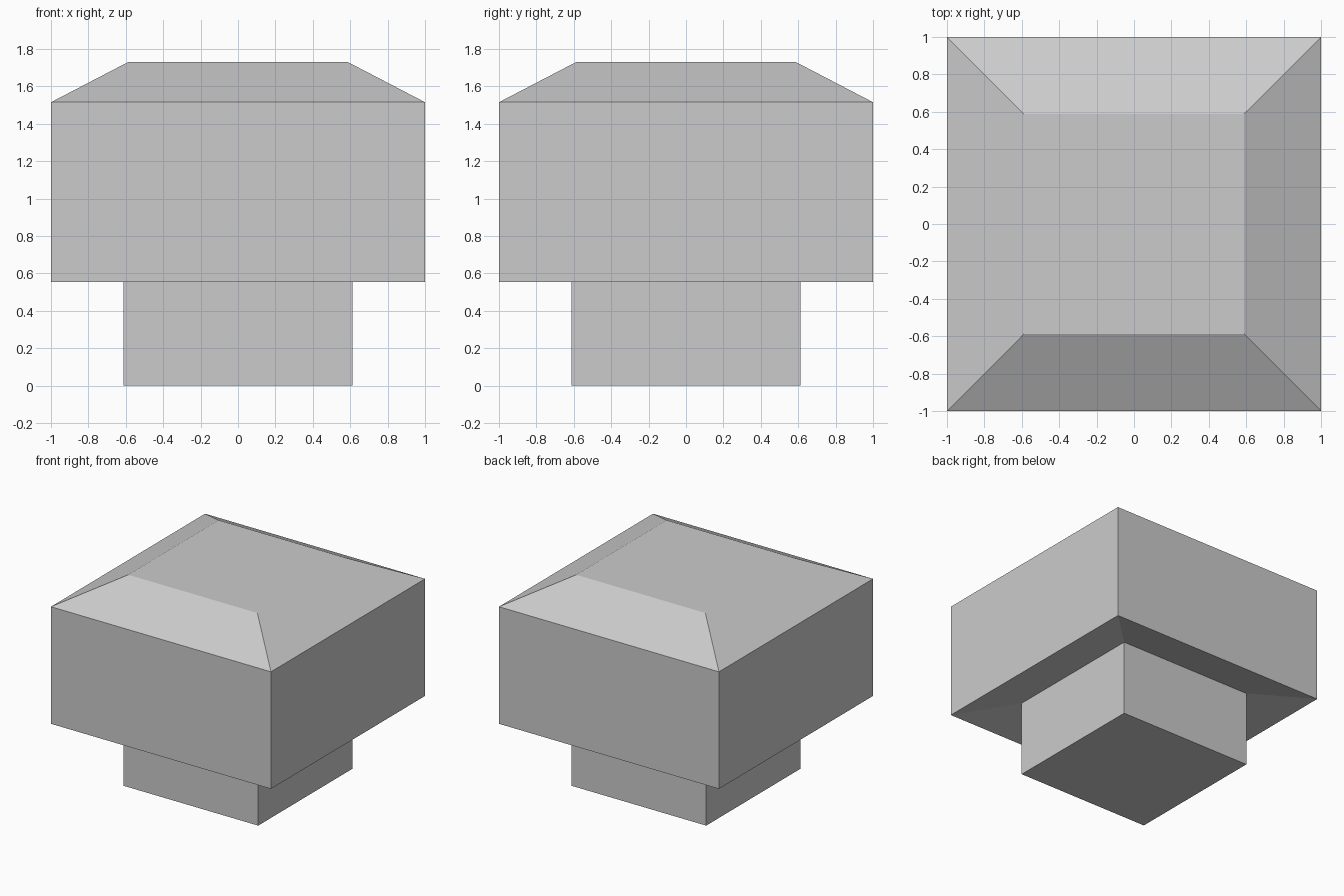
import bpy, bmesh

default_cube = bpy.data.objects.get("Cube")
if default_cube:
    bpy.data.objects.remove(default_cube, do_unlink=True)

grey = bpy.data.materials.new("light grey")
grey.use_nodes = True
colour = (0.6, 0.6, 0.6, 1)
grey.diffuse_color = colour
grey.node_tree.nodes["Principled BSDF"].inputs["Base Color"].default_value = colour


def square_rings(name, profile, cap_bottom=False, cap_top=False):
    """Skin square rings, given as (half width, height) from bottom to top."""
    bm = bmesh.new()
    corners = ((-1, -1), (1, -1), (1, 1), (-1, 1))
    rings = [[bm.verts.new((x * w, y * w, z)) for x, y in corners]
             for w, z in profile]
    for low, high in zip(rings, rings[1:]):
        for i in range(4):
            j = (i + 1) % 4
            bm.faces.new((low[i], low[j], high[j], high[i]))
    if cap_bottom:
        bm.faces.new(rings[0][::-1])
    if cap_top:
        bm.faces.new(rings[-1])
    mesh = bpy.data.meshes.new(name)
    bm.to_mesh(mesh)
    bm.free()
    mesh.materials.append(grey)
    obj = bpy.data.objects.new(name, mesh)
    bpy.context.collection.objects.link(obj)
    return obj


STEM, INNER_Z = 0.613, 0.63

# Square stem, open where it meets the head
square_rings("stem", [(STEM, 0), (STEM, INNER_Z)], cap_bottom=True)

# Wide head: sloped recess underneath, straight walls, chamfered top
square_rings("head", [(STEM, INNER_Z), (1, 0.553), (1, 1.515), (0.587, 1.73)],
             cap_top=True)
